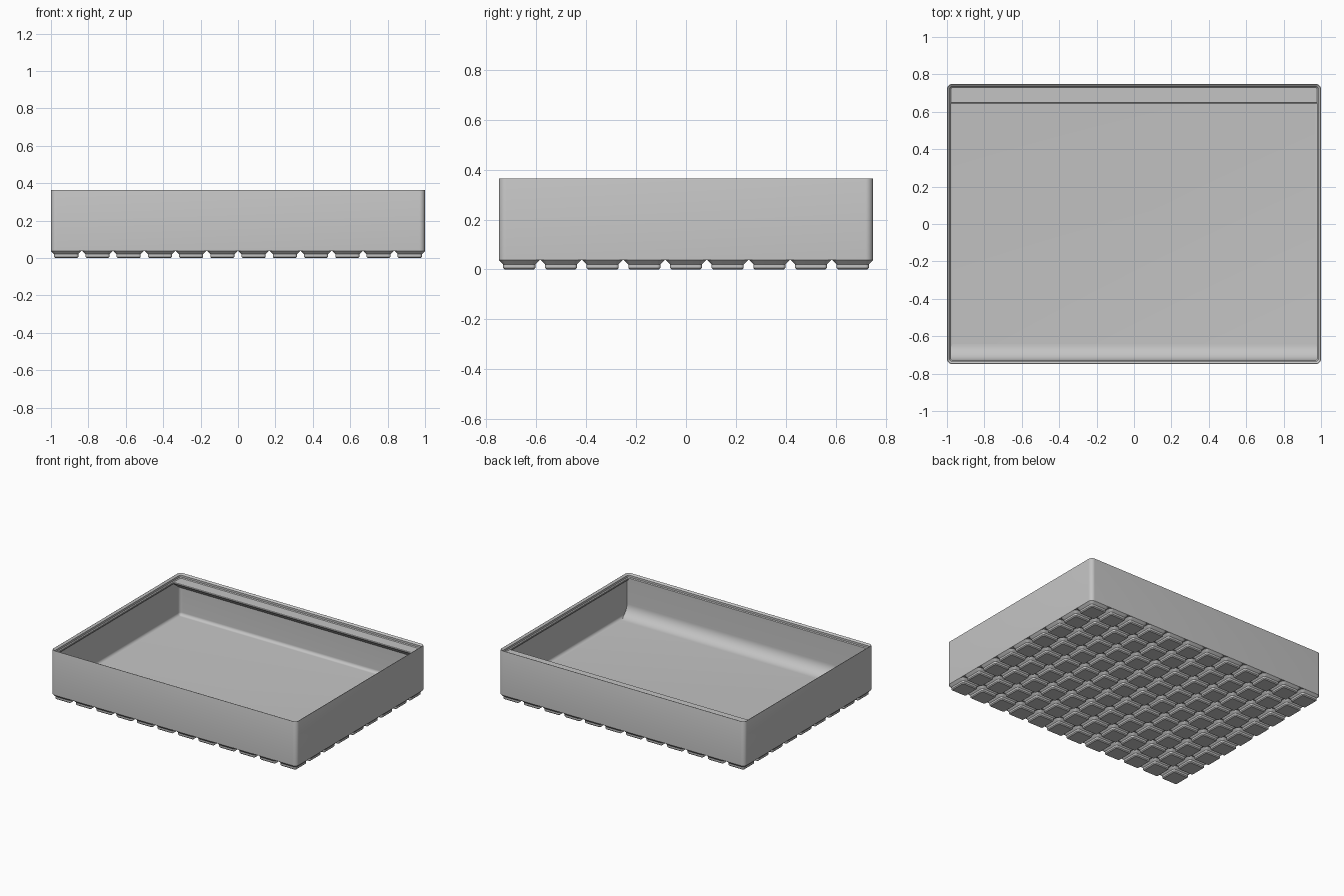
import bpy, bmesh
from math import sin, cos, pi, radians
from mathutils import Vector

# Drop the default cube
if "Cube" in bpy.data.objects:
    bpy.data.objects.remove(bpy.data.objects["Cube"], do_unlink=True)

# Dimensions in millimetres, scaled to a 2 unit wide tray
S = 2 / 251.5
HX, HY = 125.75, 94.25
PITCH, COLS, ROWS = 21, 12, 9
RADIUS, WALL, FLOOR, LIP = 3.75, 0.95, 7, 42

grey = bpy.data.materials.new("grey plastic")
grey.use_nodes = True
colour = (0.55, 0.55, 0.55, 1)
grey.diffuse_color = colour
grey.node_tree.nodes["Principled BSDF"].inputs["Base Color"].default_value = colour


def finish(bm, name):
    bmesh.ops.recalc_face_normals(bm, faces=bm.faces)
    mesh = bpy.data.meshes.new(name)
    bm.to_mesh(mesh)
    bm.free()
    mesh.materials.append(grey)
    obj = bpy.data.objects.new(name, mesh)
    bpy.context.collection.objects.link(obj)
    bpy.ops.object.select_all(action='DESELECT')
    obj.select_set(True)
    bpy.context.view_layer.objects.active = obj
    bpy.ops.object.shade_smooth_by_angle(angle=radians(30))
    return obj


def rounded_ring(bm, hx, hy, z, inset, steps):
    """Rounded rectangle whose corner radius shrinks with the inset."""
    r = max(RADIUS - inset, 0.02)
    cx, cy = hx - inset - r, hy - inset - r
    verts = []
    for i, (sx, sy) in enumerate([(1, 1), (-1, 1), (-1, -1), (1, -1)]):
        for k in range(steps + 1):
            a = (i + k / steps) * pi / 2
            verts.append(bm.verts.new(Vector((sx * cx + r * cos(a), sy * cy + r * sin(a), z)) * S))
    return verts


def loft(name, hx, hy, profile, steps, cap_end):
    bm = bmesh.new()
    rings = [rounded_ring(bm, hx, hy, z, inset, steps) for z, inset in profile]
    for a, b in zip(rings, rings[1:]):
        for i in range(len(a)):
            j = (i + 1) % len(a)
            bm.faces.new((a[i], a[j], b[j], b[i]))
    bm.faces.new(rings[0])
    if cap_end:
        bm.faces.new(rings[-1])
    return finish(bm, name)


def prism(name, outline, half_length):
    """Extrude a (y, z) outline along x."""
    bm = bmesh.new()
    verts = [bm.verts.new(Vector((-half_length, y, z)) * S) for y, z in outline]
    face = bm.faces.new(verts)
    new = bmesh.ops.extrude_face_region(bm, geom=[face])["geom"]
    bmesh.ops.translate(bm, vec=(2 * half_length * S, 0, 0),
                        verts=[v for v in new if isinstance(v, bmesh.types.BMVert)])
    return finish(bm, name)


# Tray: outer wall, stacking lip, inner wall, rounded floor edge
tray = [(4.75, 0), (45.5, 0), (45.8, 0.1), (45.9, 0.3), (45.75, 0.6),
        (44.5, 1.9), (42.7, 1.9), (LIP, 2.6), (40.8, 2.6), (39.15, WALL)]
fillet = 2.8
for k in range(9):
    a = k / 8 * pi / 2
    tray.append((FLOOR + fillet * (1 - sin(a)), WALL + fillet * (1 - cos(a))))
loft("tray", HX, HY, tray, 10, True)

# Grid of stepped feet
foot = loft("feet", 10.25, 10.25, [(0, 2.95), (0.8, 2.15), (2.6, 2.15), (4.75, 0)], 6, False)
foot.location = (-(COLS - 1) / 2 * PITCH * S, -(ROWS - 1) / 2 * PITCH * S, 0)
for count, axis in ((COLS, 0), (ROWS, 1)):
    array = foot.modifiers.new("grid", 'ARRAY')
    array.count = count
    array.use_relative_offset = False
    array.use_constant_offset = True
    offset = [0, 0, 0]
    offset[axis] = PITCH * S
    array.constant_offset_displace = offset

# Curved scoop along the front wall
scoop_r = 11
front = -HY + 2.6
scoop = [(-HY + 1.3, FLOOR - 0.5), (-HY + 1.3, 41.5), (front, 41.5)]
for k in range(17):
    a = k / 16 * pi / 2
    scoop.append((front + scoop_r * (1 - cos(a)), FLOOR + scoop_r * (1 - sin(a))))
scoop.append((front + scoop_r, FLOOR - 0.5))
prism("front_scoop", scoop, HX - 1.1)

# Sloped label shelf along the back wall
shelf = [(1.3, LIP), (12.7, LIP), (13.07, 41.6), (13.07, 41.1), (12.6, 40.6), (1.3, 32.4)]
prism("label_shelf", [(HY - d, z) for d, z in shelf], HX - 1.1)
